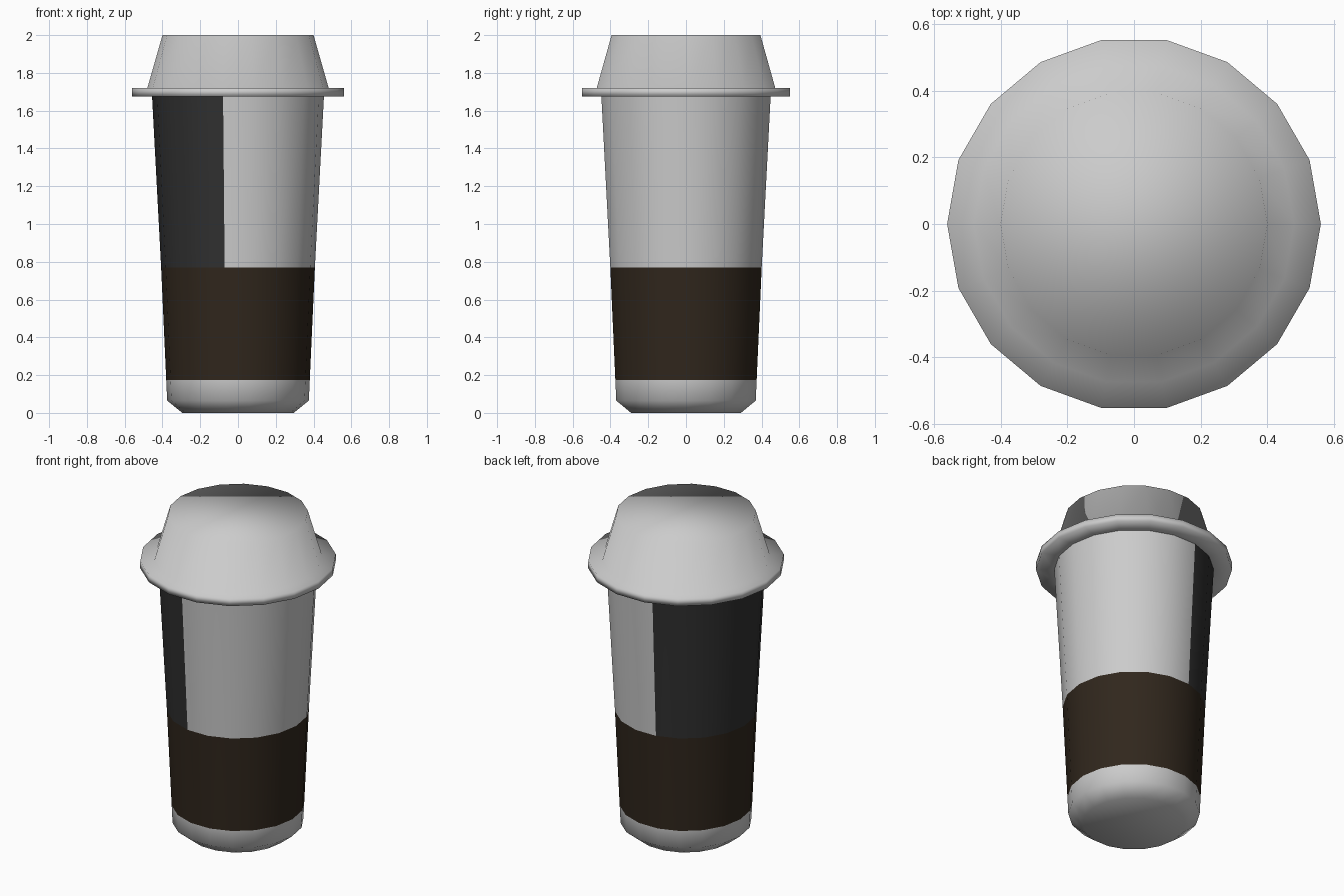
import bpy, bmesh
from math import cos, sin, radians

if "Cube" in bpy.data.objects:
    bpy.data.objects.remove(bpy.data.objects["Cube"])

SIDES = 18


def material(name, rgb):
    m = bpy.data.materials.new(name)
    m.diffuse_color = (*rgb, 1)
    m.use_nodes = True
    m.node_tree.nodes["Principled BSDF"].inputs["Base Color"].default_value = m.diffuse_color
    return m


def lathe(name, profile, mats, pick, cap_first=False, cap_last=False):
    """Revolve (radius, z) points; pick(band, side) chooses the material slot."""
    bm = bmesh.new()
    step = 360 / SIDES
    rings = [[bm.verts.new((r * cos(radians(i * step)), r * sin(radians(i * step)), z))
              for i in range(SIDES)] for r, z in profile]
    for band, (lo, hi) in enumerate(zip(rings, rings[1:])):
        for i in range(SIDES):
            j = (i + 1) % SIDES
            f = bm.faces.new((lo[i], lo[j], hi[j], hi[i]))
            f.material_index = pick(band, i)
    if cap_first:
        bm.faces.new(rings[0][::-1])
    if cap_last:
        bm.faces.new(rings[-1])
    for f in bm.faces:
        f.smooth = True
    me = bpy.data.meshes.new(name)
    bm.to_mesh(me)
    bm.free()
    for m in mats:
        me.materials.append(m)
    ob = bpy.data.objects.new(name, me)
    bpy.context.collection.objects.link(ob)
    return ob


grey = material("grey", (0.8, 0.8, 0.8))
black = material("black_panel", (0.03, 0.03, 0.03))
brown = material("brown_sleeve", (0.03, 0.02, 0.012))


# Cup: chamfered base, brown grip band, upper wall black on the left half
def cup_colour(band, side):
    if band == 2:
        return 2
    return 1 if band == 3 and 5 <= side < 13 else 0


lathe("cup", [(0.295, 0), (0.375, 0.065), (0.38, 0.175), (0.407, 0.77), (0.455, 1.675)],
      [grey, black, brown], cup_colour, cap_first=True)

# Lid: wide flange with a tapered flat-topped crown
lathe("lid", [(0.455, 1.675), (0.56, 1.675), (0.56, 1.72), (0.48, 1.72), (0.40, 2.0)],
      [grey], lambda band, side: 0, cap_last=True)
